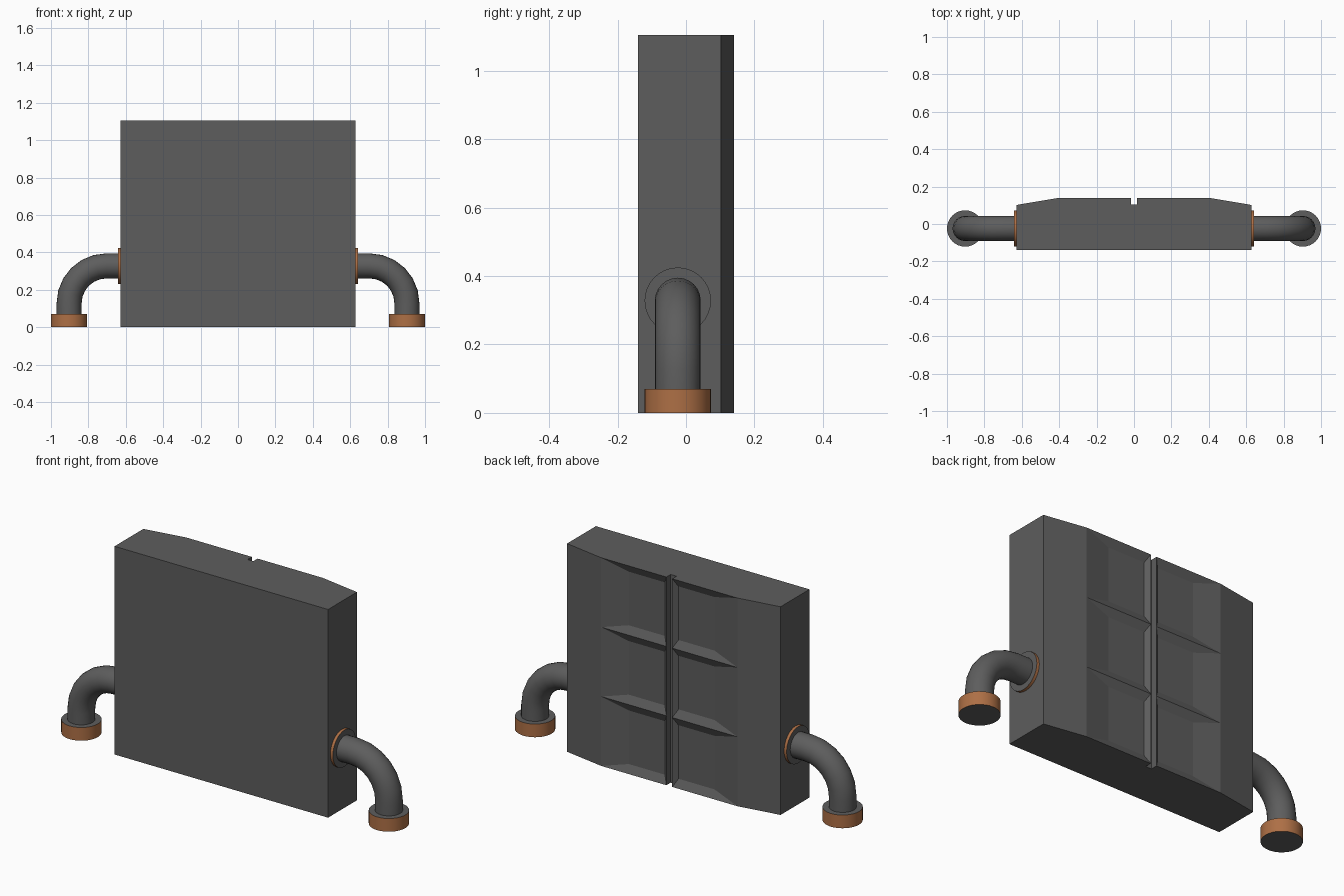
import bpy, bmesh, math
from mathutils import Vector

if "Cube" in bpy.data.objects:
    bpy.data.objects.remove(bpy.data.objects["Cube"])

AXIS_Y = -0.024      # pipes sit slightly forward of centre
PIPE_Z = 0.328
DROP_X = 0.903

copper = bpy.data.materials.new("copper")
copper.diffuse_color = (0.42, 0.16, 0.06, 1)
copper.use_nodes = True
copper.node_tree.nodes["Principled BSDF"].inputs["Base Color"].default_value = copper.diffuse_color
grey = bpy.data.materials.new("grey")
grey.diffuse_color = (0.11, 0.11, 0.11, 1)
grey.use_nodes = True
grey.node_tree.nodes["Principled BSDF"].inputs["Base Color"].default_value = grey.diffuse_color


def finish(bm, name, smooth=False):
    bmesh.ops.recalc_face_normals(bm, faces=bm.faces[:])
    mesh = bpy.data.meshes.new(name)
    bm.to_mesh(mesh)
    bm.free()
    ob = bpy.data.objects.new(name, mesh)
    bpy.context.collection.objects.link(ob)
    if smooth:
        bpy.ops.object.select_all(action='DESELECT')
        bpy.context.view_layer.objects.active = ob
        ob.select_set(True)
        bpy.ops.object.shade_smooth_by_angle(angle=math.radians(35))
    return ob


def mirror_x(ob):
    """Second copy on the left side of the body."""
    ob.modifiers.new("mirror", 'MIRROR').use_axis[0] = True


def loft(bm, rings):
    """Closed solid through a list of vertex rings."""
    n = len(rings[0])
    for a, b in zip(rings, rings[1:]):
        for i in range(n):
            j = (i + 1) % n
            bm.faces.new((a[i], a[j], b[j], b[i]))
    bm.faces.new(rings[0])
    bm.faces.new(rings[-1])


# Body: plan profile with tapered back corners and a central groove, three rows
HEIGHT, GROOVE, EDGE = 1.105, 0.017, 0.40
half = [(0.627, -0.14), (0.627, 0.102), (EDGE, 0.14), (GROOVE, 0.14), (GROOVE, 0.104)]
profile = half + [(-x, y) for x, y in reversed(half)]
bm = bmesh.new()
loft(bm, [[bm.verts.new((x, y, HEIGHT * k / 3)) for x, y in profile] for k in range(4)])

# Six recessed panels with sloping sides on the back
cells = [f for f in bm.faces if len(f.verts) == 4 and all(
    abs(v.co.y - 0.14) < 1e-4 for v in f.verts)]
for f in cells:
    c = f.calc_center_median()
    side = math.copysign(1, c.x)
    bmesh.ops.inset_individual(bm, faces=[f], thickness=0.01)
    for v in f.verts:
        x = 0.252 if abs(v.co.x) > abs(c.x) else 0.04
        dz = math.copysign(HEIGHT / 6 - 0.042, v.co.z - c.z)
        v.co = Vector((side * x, 0.12, c.z + dz))
body = finish(bm, "body")
body.data.materials.append(grey)

# Elbow pipe: straight stub, quarter bend, straight drop
R, BEND, STEPS, SIDES = 0.067, 0.2, 6, 24
cx, cz = DROP_X - BEND, PIPE_Z - BEND
path = [(0.62, PIPE_Z, 0.0)]
for k in range(STEPS + 1):
    t = math.pi / 2 * k / STEPS
    path.append((cx + BEND * math.sin(t), cz + BEND * math.cos(t), t))
path.append((DROP_X, 0.03, math.pi / 2))
bm = bmesh.new()
rings = []
for x, z, t in path:
    ring = []
    for i in range(SIDES):
        a = 2 * math.pi * i / SIDES
        r = R * math.cos(a)
        ring.append(bm.verts.new((x + r * math.sin(t), AXIS_Y + R * math.sin(a),
                                  z + r * math.cos(t))))
    rings.append(ring)
loft(bm, rings)
pipe = finish(bm, "elbow_pipe", True)
pipe.data.materials.append(grey)
mirror_x(pipe)


# Collars: copper rim with grey end faces
def collar(name, depth, location, along_x=False):
    bm = bmesh.new()
    bmesh.ops.create_cone(bm, cap_ends=True, segments=32, radius1=0.097,
                          radius2=0.097, depth=depth)
    for f in bm.faces:
        f.material_index = 1 if len(f.verts) > 4 else 0
    if along_x:
        for v in bm.verts:
            v.co = Vector((v.co.z, v.co.y, -v.co.x))
    bmesh.ops.translate(bm, verts=bm.verts[:], vec=location)
    ob = finish(bm, name, True)
    ob.data.materials.append(copper)
    ob.data.materials.append(grey)
    mirror_x(ob)


collar("wall_flange", 0.023, Vector((0.6305, AXIS_Y, PIPE_Z)), True)
collar("pipe_foot", 0.07, Vector((DROP_X, AXIS_Y, 0.035)))
